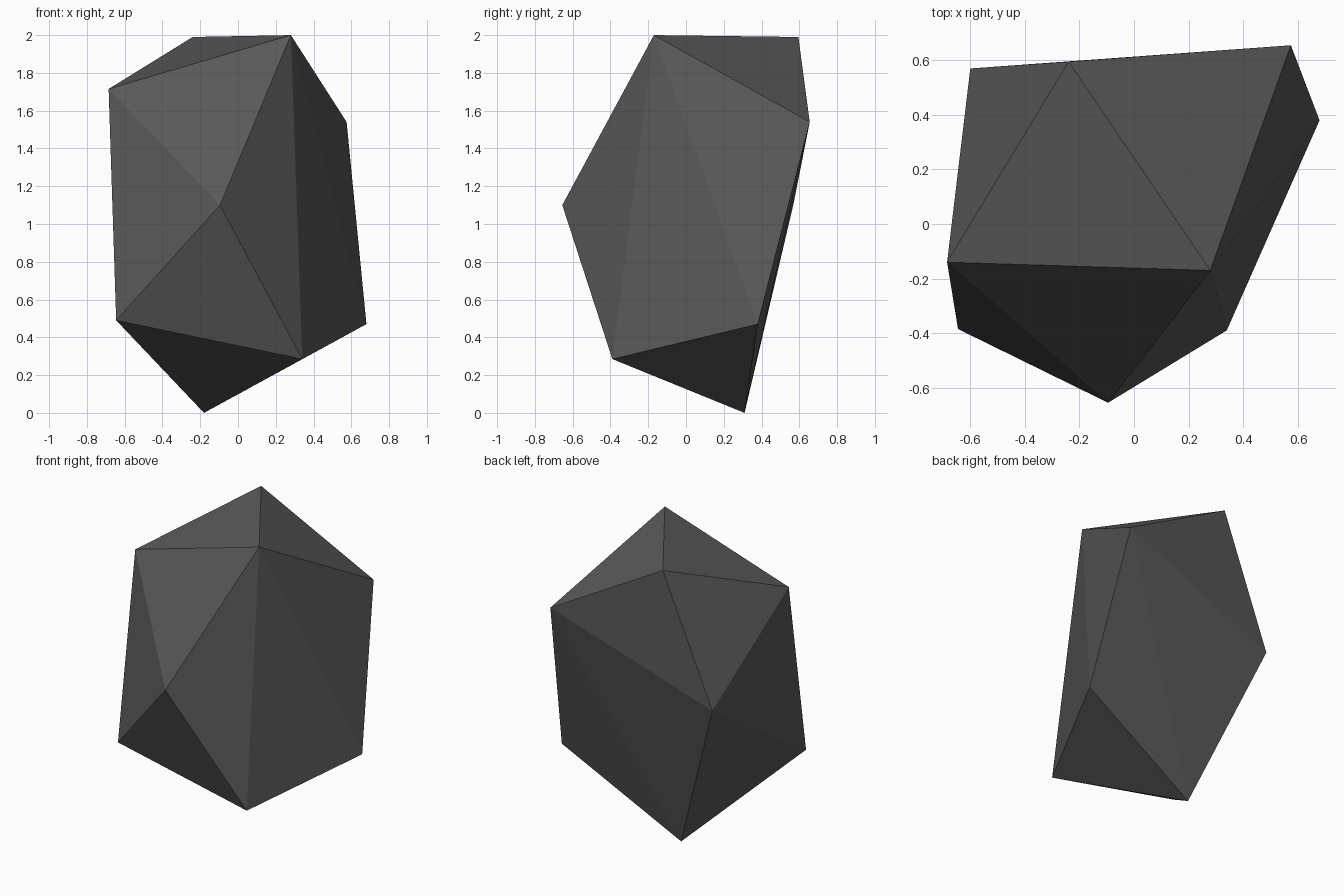
import bpy
import bmesh

cube = bpy.data.objects.get("Cube")
if cube:
    bpy.data.objects.remove(cube, do_unlink=True)

# Dark stone colour
stone = bpy.data.materials.new("dark_grey_stone")
stone.use_nodes = True
colour = (0.10, 0.10, 0.10, 1.0)
stone.diffuse_color = colour
bsdf = stone.node_tree.nodes["Principled BSDF"]
bsdf.inputs["Base Color"].default_value = colour
bsdf.inputs["Roughness"].default_value = 0.9

# Corners of the boulder, from the crown down to the foot
corners = [
    (0.28, -0.17, 2.0), (-0.24, 0.595, 1.99),
    (-0.685, -0.14, 1.715), (0.575, 0.655, 1.54),
    (-0.095, -0.655, 1.1), (-0.6, 0.57, 1.11),
    (-0.645, -0.385, 0.49), (0.68, 0.38, 0.47),
    (0.34, -0.39, 0.285), (-0.18, 0.31, 0.0),
]

# Faceted boulder: the convex shell around the corners
bm = bmesh.new()
for co in corners:
    bm.verts.new(co)
bmesh.ops.convex_hull(bm, input=bm.verts)
bmesh.ops.recalc_face_normals(bm, faces=bm.faces)
mesh = bpy.data.meshes.new("boulder")
bm.to_mesh(mesh)
bm.free()
mesh.materials.append(stone)
boulder = bpy.data.objects.new("boulder", mesh)
bpy.context.collection.objects.link(boulder)
